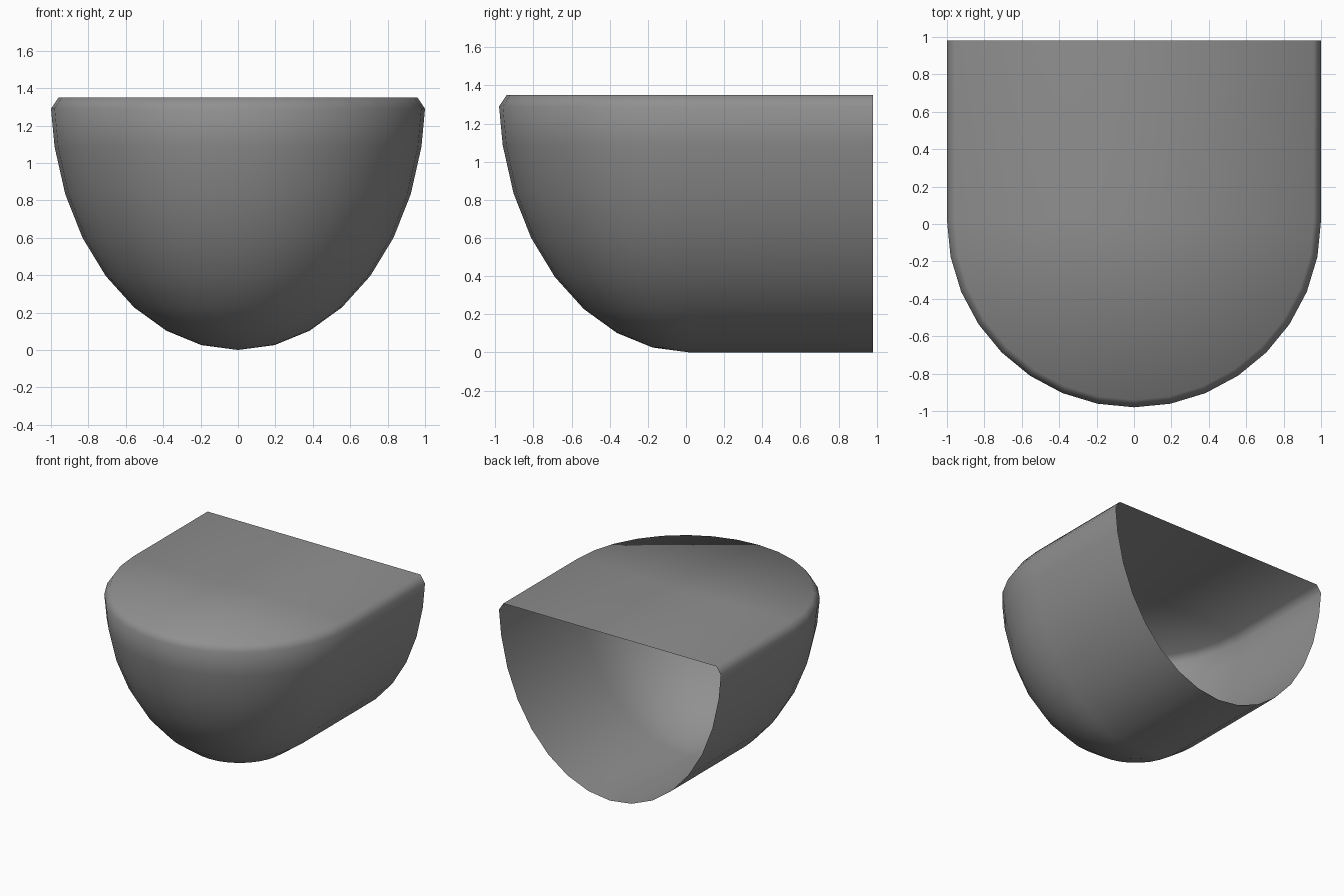
import bpy
import bmesh
from math import sin, cos, pi

cube = bpy.data.objects.get("Cube")
if cube:
    bpy.data.objects.remove(cube)

HEIGHT = 1.35
CENTRE_Y = 0.02
BACK_Y = 0.98
STEPS = 8

# One flat grey
grey = bpy.data.materials.new("mid_grey")
grey.use_nodes = True
colour = (0.28, 0.28, 0.28, 1)
grey.diffuse_color = colour
grey.node_tree.nodes["Principled BSDF"].inputs["Base Color"].default_value = colour

# Bowl profile (radius, height): elliptical curve ending in a chamfered rim
angles = [i * pi / 2 / STEPS for i in range(STEPS)]
profile = [(sin(t), HEIGHT * (1 - cos(t))) for t in angles]
profile += [(1, 1.29), (0.96, HEIGHT)]

bm = bmesh.new()


def column(place):
    """Add one profile column; place maps a radius to (x, y)."""
    return [bm.verts.new((*place(r), z)) for r, z in profile]


# Straight rear edge, rounded front, straight rear edge
columns = [column(lambda r: (r, BACK_Y))]
for i in range(2 * STEPS + 1):
    a = i * pi / (2 * STEPS)
    columns.append(column(lambda r: (r * cos(a), CENTRE_Y - r * sin(a))))
columns.append(column(lambda r: (-r, BACK_Y)))

# Shell walls, with the back left open
for left, right in zip(columns, columns[1:]):
    for j in range(len(profile) - 1):
        bm.faces.new((left[j], left[j + 1], right[j + 1], right[j]))

# Flat lid
bm.faces.new([c[-1] for c in reversed(columns)])
bmesh.ops.remove_doubles(bm, verts=bm.verts[:], dist=0.0005)

for face in bm.faces:
    face.smooth = True

mesh = bpy.data.meshes.new("rounded_shell")
bm.to_mesh(mesh)
bm.free()
mesh.materials.append(grey)
shell = bpy.data.objects.new("rounded_shell", mesh)
bpy.context.collection.objects.link(shell)
